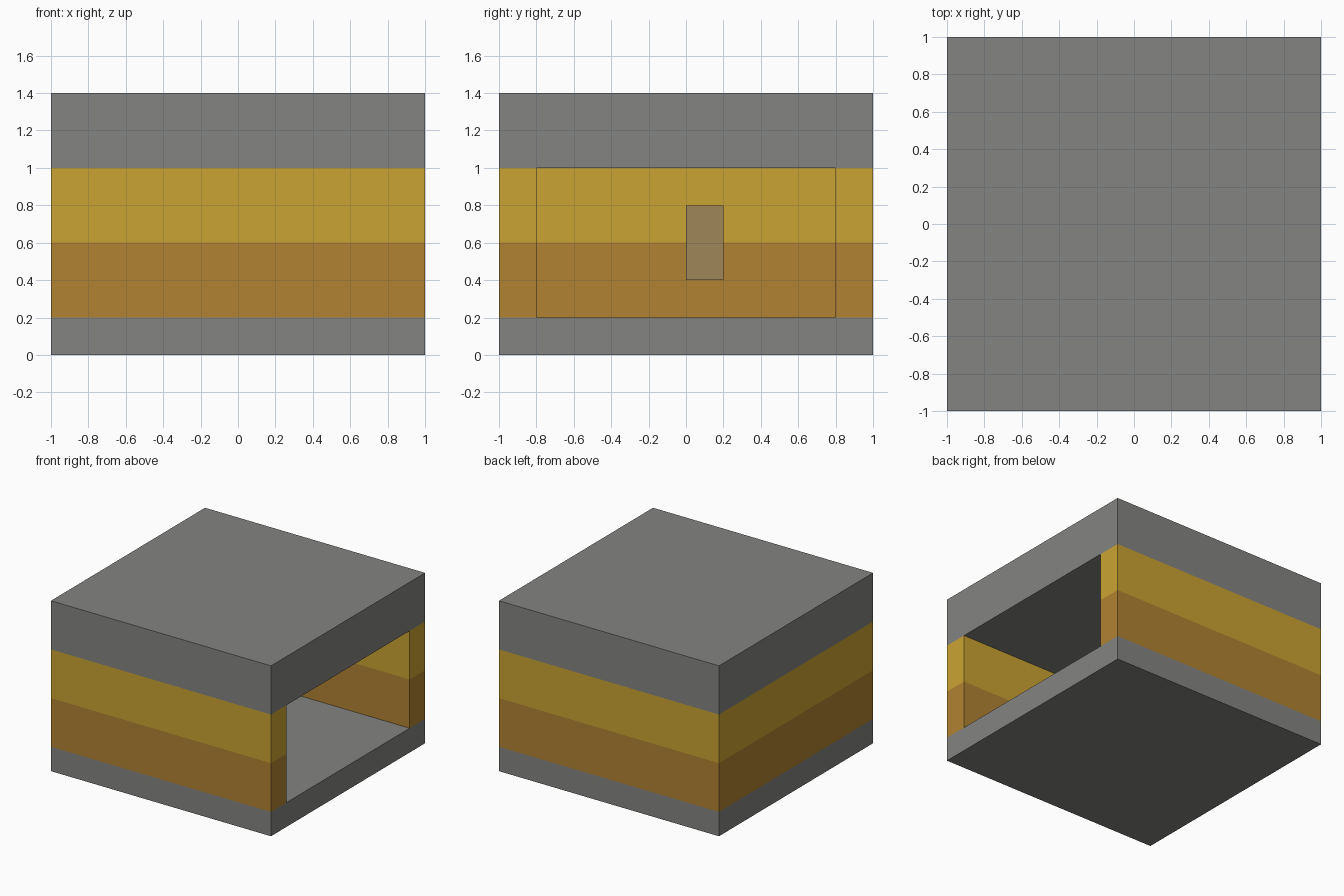
import bpy
import bmesh
from mathutils import Matrix, Vector

if "Cube" in bpy.data.objects:
    bpy.data.objects.remove(bpy.data.objects["Cube"], do_unlink=True)


def material(name, color):
    mat = bpy.data.materials.new(name)
    mat.use_nodes = True
    mat.diffuse_color = (*color, 1)
    mat.node_tree.nodes["Principled BSDF"].inputs["Base Color"].default_value = (*color, 1)
    return mat


grey = material("stone grey", (0.23, 0.23, 0.22))
orange = material("dark ochre", (0.44, 0.225, 0.032))
yellow = material("golden yellow", (0.60, 0.37, 0.032))
tan = material("tan brown", (0.345, 0.24, 0.095))


def box(bm, low, high):
    low, high = Vector(low), Vector(high)
    place = Matrix.Translation((low + high) / 2) @ Matrix.Diagonal((*(high - low), 1))
    bmesh.ops.create_cube(bm, size=1, matrix=place)


def finish(bm, name, mats):
    bmesh.ops.recalc_face_normals(bm, faces=bm.faces[:])
    mesh = bpy.data.meshes.new(name)
    bm.to_mesh(mesh)
    bm.free()
    for mat in mats:
        mesh.materials.append(mat)
    obj = bpy.data.objects.new(name, mesh)
    bpy.context.collection.objects.link(obj)
    return obj


def cut(bm, axis, position):
    normal = Vector((0, 0, 0))
    normal[axis] = 1
    bmesh.ops.bisect_plane(bm, geom=bm.verts[:] + bm.edges[:] + bm.faces[:],
                           plane_co=normal * position, plane_no=normal)


# Room shell: a block with a deep recess open to one side
WALL, FLOOR, BAND, CEILING, TOP = 0.2, 0.2, 0.6, 1.0, 1.4
shell = bmesh.new()
box(shell, (-1, -1, 0), (1, 1, TOP))
for axis, position in ((1, WALL - 1), (1, 1 - WALL), (2, FLOOR), (2, CEILING)):
    cut(shell, axis, position)

opening = [f for f in shell.faces if f.normal.x > 0.9
           and abs(f.calc_center_median().y) < 0.1
           and FLOOR < f.calc_center_median().z < CEILING]
recess = bmesh.ops.extrude_discrete_faces(shell, faces=opening)["faces"]
bmesh.ops.translate(shell, vec=(2 * WALL - 2 + WALL, 0, 0),
                    verts=[v for f in recess for v in f.verts])
for v in recess[0].verts:
    v.co.x = WALL - 1

# Coloured wall bands between the grey floor and roof
cut(shell, 2, BAND)
for face in shell.faces:
    z = face.calc_center_median().z
    if z < FLOOR + 0.01 or z > CEILING - 0.01:
        face.material_index = 0
    else:
        face.material_index = 1 if z < BAND else 2
finish(shell, "room_shell", (grey, orange, yellow))

# Small block on the inner back wall
block = bmesh.new()
box(block, (WALL - 1, 0, 0.4), (2 * WALL - 1, 0.2, 0.8))
finish(block, "wall_block", (tan,))
